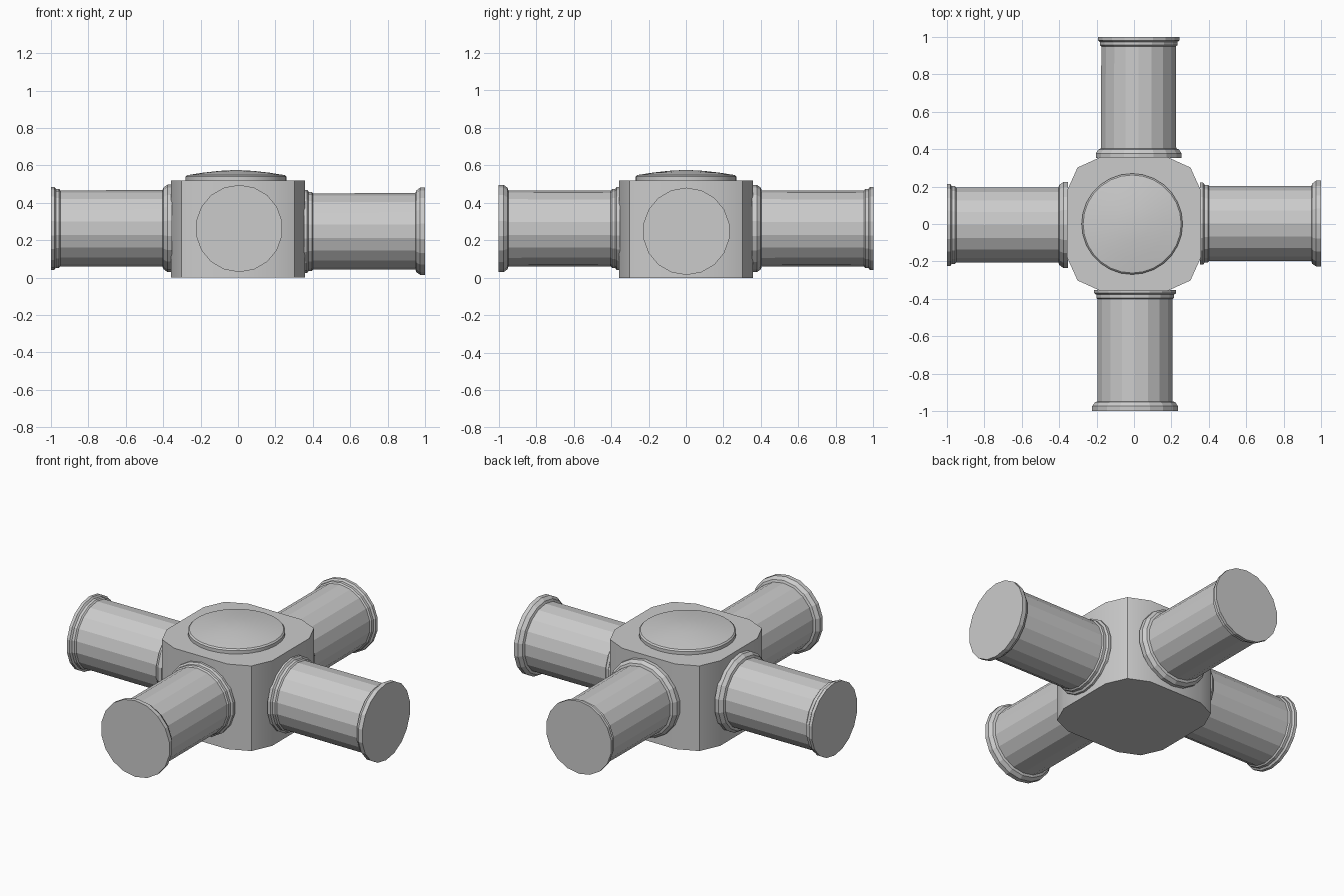
import bpy, bmesh, math
from mathutils import Matrix

if "Cube" in bpy.data.objects:
    bpy.data.objects.remove(bpy.data.objects["Cube"])


def finish(name, bm, smooth=False):
    bmesh.ops.recalc_face_normals(bm, faces=bm.faces)
    mesh = bpy.data.meshes.new(name)
    bm.to_mesh(mesh)
    bm.free()
    ob = bpy.data.objects.new(name, mesh)
    bpy.context.collection.objects.link(ob)
    if smooth:
        bpy.context.view_layer.objects.active = ob
        ob.select_set(True)
        bpy.ops.object.shade_smooth_by_angle(angle=math.radians(30))
        ob.select_set(False)
    return ob


def lathe(name, profile, sides, matrix, smooth=False):
    """Revolve (radius, height) points about z; radius 0 at an end makes a tip."""
    bm = bmesh.new()
    rings = []
    for r, h in profile:
        if r == 0:
            rings.append([bm.verts.new((0, 0, h))] * sides)
        else:
            rings.append([bm.verts.new((r * math.cos(2 * math.pi * i / sides),
                                        r * math.sin(2 * math.pi * i / sides), h))
                          for i in range(sides)])
    for a, b in zip(rings, rings[1:]):
        for i in range(sides):
            j = (i + 1) % sides
            bm.faces.new(list(dict.fromkeys((a[i], a[j], b[j], b[i]))))
    for ring in (rings[0], rings[-1]):
        if ring[0] is not ring[1]:
            bm.faces.new(ring)
    bm.transform(matrix)
    return finish(name, bm, smooth)


# Hub: square block with two-facet corners
bm = bmesh.new()
corner = [(0.357, 0.18), (0.302, 0.302), (0.18, 0.357)]
outline = []
for q in range(4):
    rot = Matrix.Rotation(q * math.pi / 2, 2)
    outline += [(rot[0][0] * x + rot[0][1] * y, rot[1][0] * x + rot[1][1] * y)
                for x, y in corner]
base = bm.faces.new([bm.verts.new((x, y, 0)) for x, y in outline])
top = bmesh.ops.extrude_face_region(bm, geom=[base], use_keep_orig=True)["geom"]
for v in top:
    if isinstance(v, bmesh.types.BMVert):
        v.co.z = 0.52
finish("hub", bm, True)

# Domed cap on the hub
cap = [(0.27, 0.515), (0.27, 0.54), (0.262, 0.548), (0.18, 0.561), (0.09, 0.571), (0, 0.576)]
lathe("cap", cap, 28, Matrix.Translation((-0.01, 0, 0)), True)

# Flanged pipe arms: the wide flange is at 1.0, the narrow one at the hub
pipe = [(0.222, 0.352), (0.222, 0.370), (0.211, 0.378), (0.211, 0.395), (0.203, 0.402),
        (0.204, 0.948), (0.218, 0.953), (0.233, 0.974), (0.233, 1.0)]
flipped = [(r, 1.352 - h) for r, h in reversed(pipe)]

# name, profile, heading in degrees, centre offset
arms = [("front_arm", pipe, -90, (0.006, 0, 0.263)),
        ("right_arm", pipe, 0, (0, 0.002, 0.248)),
        ("back_arm", flipped, 90, (0.025, 0, 0.263)),
        ("left_arm", flipped, 180, (0, -0.005, 0.264))]
for name, profile, heading, centre in arms:
    lathe(name, profile, 18, Matrix.Translation(centre)
          @ Matrix.Rotation(math.radians(heading), 4, 'Z')
          @ Matrix.Rotation(math.pi / 2, 4, 'Y'))
